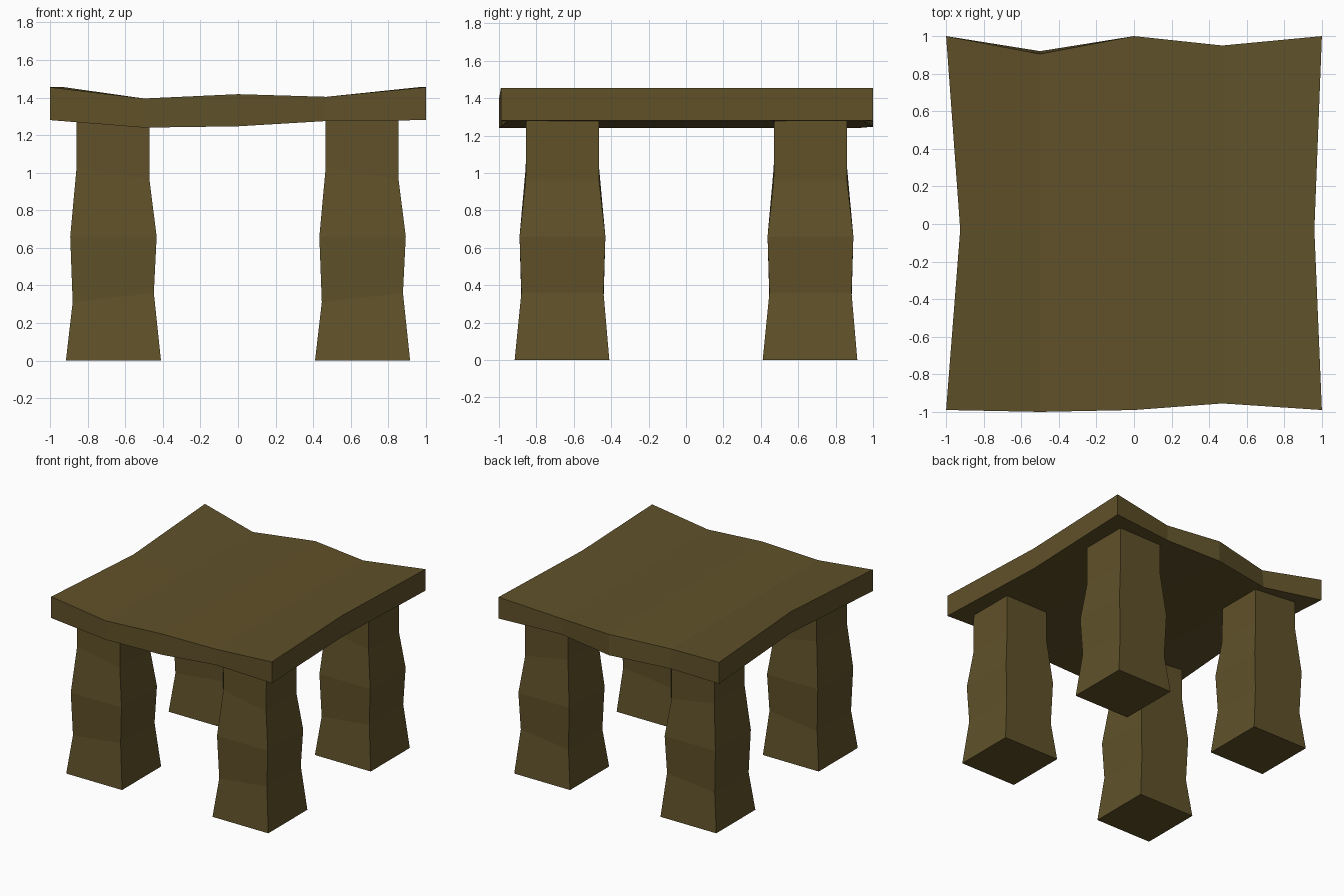
import bpy, bmesh

if "Cube" in bpy.data.objects:
    bpy.data.objects.remove(bpy.data.objects["Cube"])

wood = bpy.data.materials.new("dark_wood")
wood.diffuse_color = (0.115, 0.082, 0.022, 1)
wood.use_nodes = True
wood.node_tree.nodes["Principled BSDF"].inputs["Base Color"].default_value = wood.diffuse_color


def loft(name, rings, location=(0, 0, 0)):
    """Skin a stack of equal-length closed rings and cap both ends."""
    bm = bmesh.new()
    loops = [[bm.verts.new(p) for p in ring] for ring in rings]
    n = len(loops[0])
    for a, b in zip(loops, loops[1:]):
        for i in range(n):
            j = (i + 1) % n
            bm.faces.new((a[i], a[j], b[j], b[i]))
    bm.faces.new(loops[0])
    bm.faces.new(loops[-1])
    bmesh.ops.recalc_face_normals(bm, faces=bm.faces)
    mesh = bpy.data.meshes.new(name)
    bm.to_mesh(mesh)
    bm.free()
    mesh.materials.append(wood)
    obj = bpy.data.objects.new(name, mesh)
    obj.location = location
    bpy.context.collection.objects.link(obj)
    return obj


# Warped tabletop: stations along x
# x, x at mid-depth, front y, back y (top), back y (bottom), bottom z, top z
stations = [
    (-1.0, -0.925, -0.99, 1.0, 1.0, 1.28, 1.455),
    (-0.5, -0.5, -1.0, 0.905, 0.92, 1.24, 1.395),
    (0.0, 0.0, -0.99, 1.0, 1.0, 1.247, 1.418),
    (0.47, 0.47, -0.955, 0.95, 0.95, 1.275, 1.404),
    (1.0, 0.96, -0.99, 1.0, 1.0, 1.28, 1.455),
]
loft("tabletop", [
    [(x, f, lo), (xm, -0.03, lo), (x, bl, lo),
     (x, bt, hi), (xm, -0.03, hi), (x, f, hi)]
    for x, xm, f, bt, bl, lo, hi in stations])

# Rough-hewn leg rings, relative to the leg centre
# left x, right x, front y, back y, z at left, z at right
leg_rings = [
    (-0.253, 0.253, -0.253, 0.253, 0.0, 0.0),
    (-0.217, 0.215, -0.217, 0.222, 0.31, 0.36),
    (-0.230, 0.230, -0.227, 0.232, 0.66, 0.66),
    (-0.196, 0.192, -0.194, 0.198, 1.03, 0.96),
    (-0.196, 0.192, -0.191, 0.198, 1.285, 1.285),
]
rings = [[(l, f, zl), (r, f, zr), (r, b, zr), (l, b, zl)]
         for l, r, f, b, zl, zr in leg_rings]

# Four identical legs
for side, x in (("left", -0.663), ("right", 0.663)):
    for end, y in (("front", -0.663), ("back", 0.663)):
        loft(f"{end}_{side}_leg", rings, (x, y, 0))
